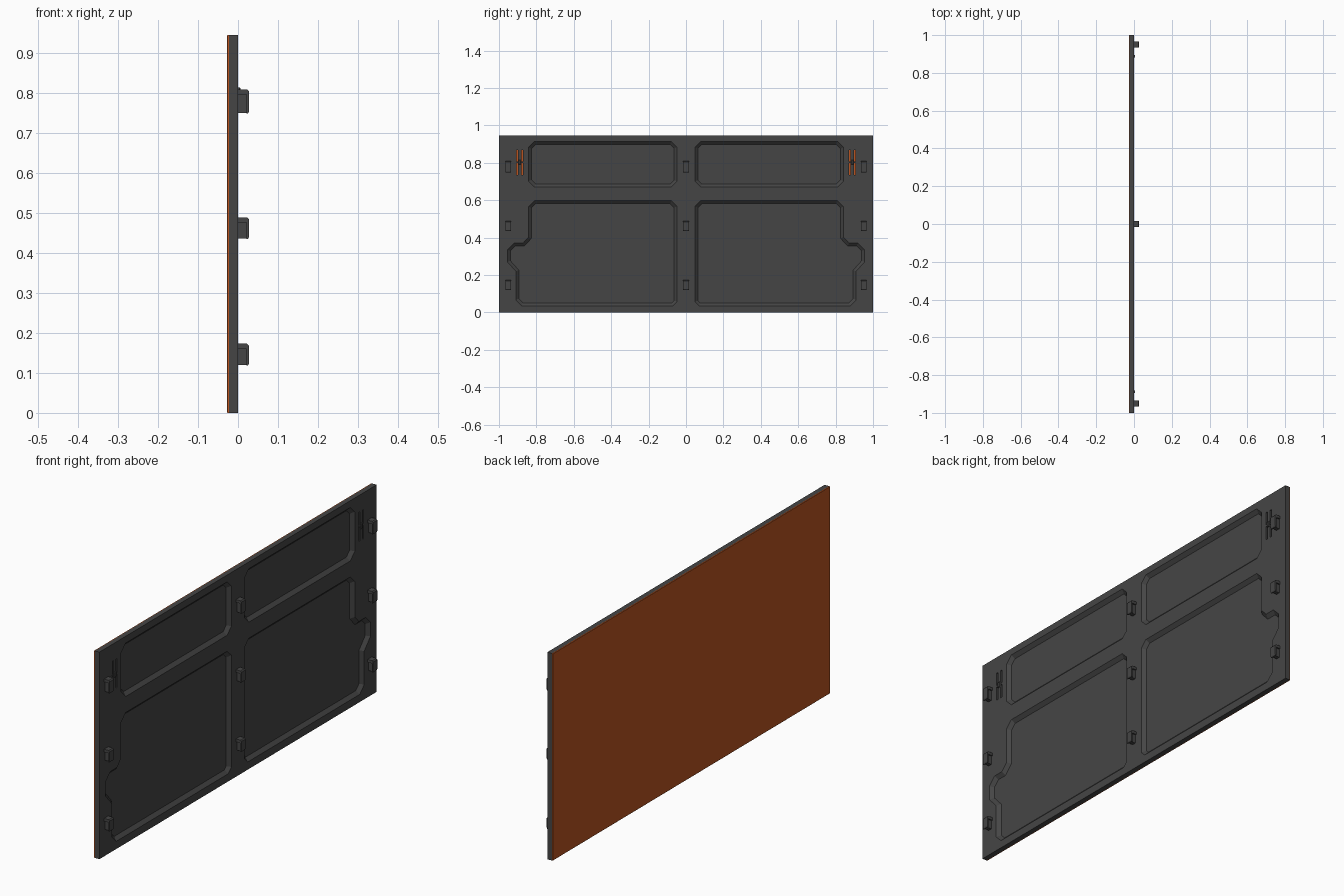
import bpy, bmesh
from mathutils import Vector

if "Cube" in bpy.data.objects:
    bpy.data.objects.remove(bpy.data.objects["Cube"])

TOP = 0.945
BACK, SEAM, FACE = -0.0275, -0.0225, 0.0


def material(name, rgb):
    m = bpy.data.materials.new(name)
    m.diffuse_color = (*rgb, 1)
    m.use_nodes = True
    m.node_tree.nodes["Principled BSDF"].inputs["Base Color"].default_value = m.diffuse_color
    return m


charcoal = material("charcoal", (0.06, 0.06, 0.06))
orange = material("orange", (0.5, 0.09, 0.015))


def finish(bm, name, mat=None):
    bmesh.ops.recalc_face_normals(bm, faces=bm.faces[:])
    me = bpy.data.meshes.new(name)
    bm.to_mesh(me)
    bm.free()
    ob = bpy.data.objects.new(name, me)
    bpy.context.collection.objects.link(ob)
    if mat:
        me.materials.append(mat)
    return ob


def loft(bm, rings):
    """Closed solid through matching rings of 3D points."""
    rows = [[bm.verts.new(p) for p in r] for r in rings]
    n = len(rows[0])
    for a, b in zip(rows, rows[1:]):
        for i in range(n):
            j = (i + 1) % n
            bm.faces.new((a[i], a[j], b[j], b[i]))
    bm.faces.new(rows[0][::-1])
    bm.faces.new(rows[-1])


def box(bm, x, y, z):
    loft(bm, [[(u, y[0], z[0]), (u, y[1], z[0]), (u, y[1], z[1]), (u, y[0], z[1])] for u in x])


def inset(pts, d):
    """Mitred inward offset of a counter-clockwise outline."""
    out, n = [], len(pts)
    for i in range(n):
        p = Vector(pts[i])
        a = (p - Vector(pts[i - 1])).normalized()
        b = (Vector(pts[(i + 1) % n]) - p).normalized()
        na, nb = Vector((-a.y, a.x)), Vector((-b.y, b.x))
        out.append(p + (na + nb) * d / (1 + na.dot(nb)))
    return out


# Pocket outlines on the +y half (y, z), counter-clockwise
upper = [(0.078, 0.67), (0.81, 0.67), (0.842, 0.702), (0.842, 0.882),
         (0.81, 0.914), (0.078, 0.914), (0.048, 0.884), (0.048, 0.70)]
lower = [(0.07, 0.035), (0.878, 0.035), (0.91, 0.067), (0.91, 0.22), (0.955, 0.27),
         (0.955, 0.335), (0.92, 0.37), (0.872, 0.37), (0.842, 0.402), (0.842, 0.565),
         (0.81, 0.597), (0.078, 0.597), (0.048, 0.567), (0.048, 0.057)]
DEPTH, SLOPE = 0.015, 0.016

# Cutter: sloped pockets and through slots on both halves
bm = bmesh.new()
for s in (-1, 1):
    for outline in (upper, lower):
        floor = inset(outline, SLOPE)
        loft(bm, [[(-DEPTH, s * y, z) for y, z in floor],
                  [(FACE, s * y, z) for y, z in outline],
                  [(0.02, s * y, z) for y, z in outline]])
    for y in (0.876, 0.902):
        box(bm, (-0.05, 0.02), (s * (y - 0.004), s * (y + 0.004)), (0.735, 0.868))
cutter = finish(bm, "pocket_cutter")
cutter.hide_render = True

# Moulded grey panel
bm = bmesh.new()
box(bm, (SEAM, FACE), (-1, 1), (0, TOP))
panel = finish(bm, "panel", charcoal)
mod = panel.modifiers.new("pockets", 'BOOLEAN')
mod.operation, mod.solver, mod.object = 'DIFFERENCE', 'EXACT', cutter
bpy.context.view_layer.objects.active = panel
bpy.ops.object.modifier_apply(modifier=mod.name)
bpy.data.objects.remove(cutter)

# Orange outer skin with a softened rim
bm = bmesh.new()
box(bm, (BACK, SEAM), (-1, 1), (0, TOP))
rim = [e for e in bm.edges if all(v.co.x < BACK + 0.001 for v in e.verts)]
bmesh.ops.bevel(bm, geom=rim, offset=0.0015, segments=1, affect='EDGES')
finish(bm, "outer_skin", orange)

# Strap bridges across the paired slots
for s, side in ((-1, "left"), (1, "right")):
    bm = bmesh.new()
    box(bm, (-0.015, 0.006), (s * 0.882, s * 0.896), (0.79, 0.814))
    bmesh.ops.bevel(bm, geom=[e for e in bm.edges if all(v.co.x > 0 for v in e.verts)],
                    offset=0.002, segments=1, affect='EDGES')
    box(bm, (-0.012, 0.001), (s * 0.870, s * 0.908), (0.798, 0.806))
    finish(bm, "strap_bridge_" + side, charcoal)


# Mounting hooks: a wide bent flange over a narrower web
def hook(name, y, z0, z1):
    flange = [(0, z1), (0.023, z1), (0.0275, z1 - 0.005), (0.0275, z0 + 0.005), (0.025, z0),
              (0.021, z0), (0.021, z1 - 0.013), (0, z1 - 0.013)]
    bm = bmesh.new()
    loft(bm, [[(x - (0.002 if x == 0 else 0), y + t, z) for x, z in flange]
              for t in (-0.015, 0.015)])
    box(bm, (-0.002, 0.022), (y - 0.009, y + 0.009), (z0 + 0.001, z1 - 0.012))
    finish(bm, name, charcoal)


for row, (z0, z1) in enumerate(((0.119, 0.173), (0.435, 0.489), (0.749, 0.809))):
    for col, y in enumerate((-0.95, 0, 0.95)):
        hook(f"hook_{row}_{col}", y, z0, z1)
